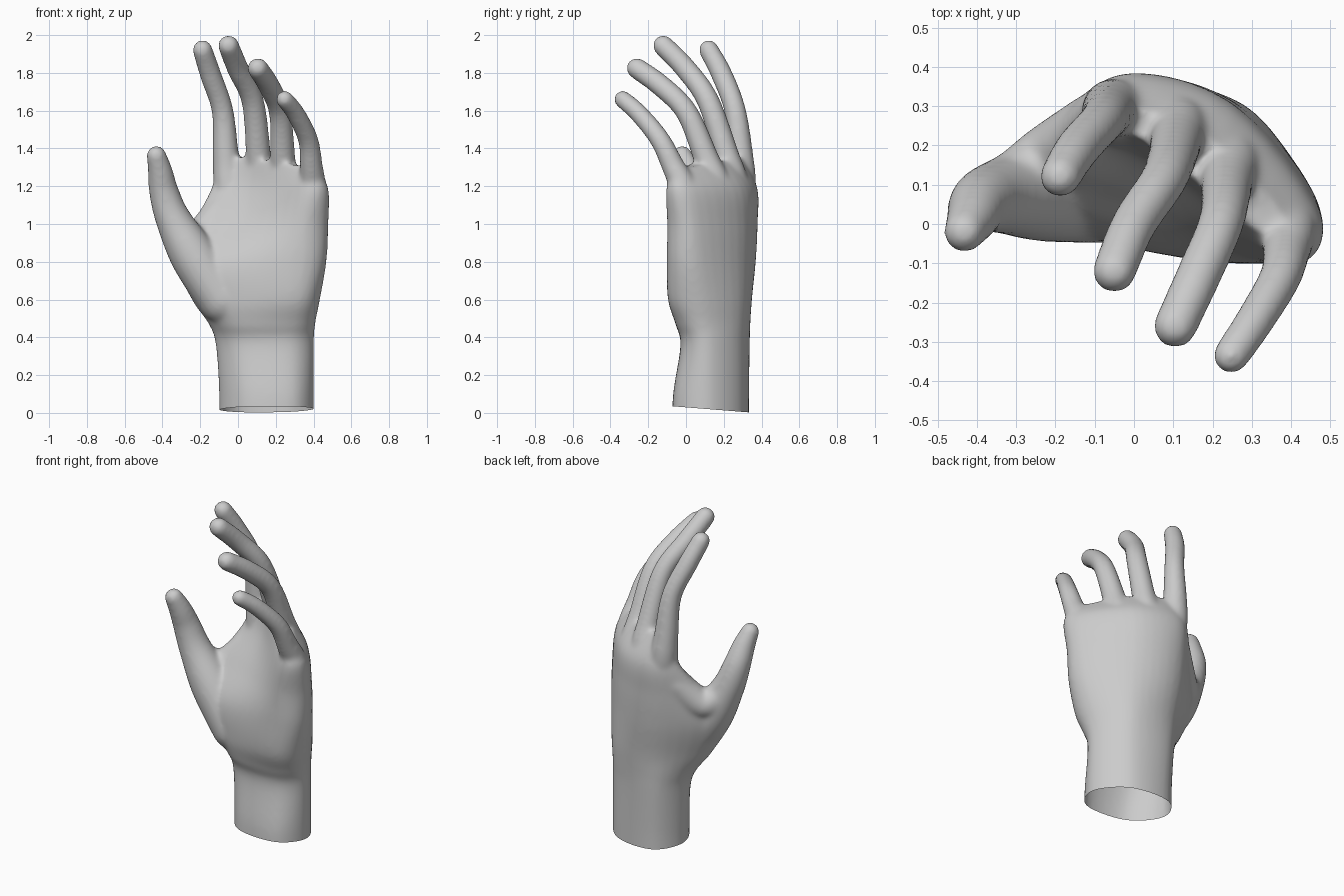
import bpy, bmesh, math
from mathutils import Vector

if "Cube" in bpy.data.objects:
    bpy.data.objects.remove(bpy.data.objects["Cube"])

def catmull(a, b, c, d, t):
    # Catmull-Rom blend of equal-length number tuples
    return tuple(0.5 * (2*q + (r - p)*t + (2*p - 5*q + 4*r - s)*t*t + (3*q - p - 3*r + s)*t**3)
                 for p, q, r, s in zip(a, b, c, d))

def smooth_list(pts, steps, closed=False):
    n, out = len(pts), []
    for i in range(n if closed else n - 1):
        idx = [(i + k) % n if closed else min(max(i + k, 0), n - 1) for k in (-1, 0, 1, 2)]
        out += [catmull(*[pts[j] for j in idx], s / steps) for s in range(steps)]
    return out if closed else out + [tuple(pts[-1])]

def skin(bm, rings):
    # closed surface through a stack of rings
    vs = [[bm.verts.new(p) for p in r] for r in rings]
    n = len(vs[0])
    for a, b in zip(vs, vs[1:]):
        for i in range(n):
            bm.faces.new((a[i], a[(i+1) % n], b[(i+1) % n], b[i]))
    bm.faces.new(vs[0][::-1])
    bm.faces.new(vs[-1])

def finger(bm, path, sides=20):
    # round-ended tube along (x, y, z, radius) points
    pts = smooth_list(path, 6)
    pos = [Vector(p[:3]) for p in pts]
    rings = []
    def ring(c, t, r):
        u = t.cross(Vector((0, 1, 0.3))).normalized()
        w = t.cross(u).normalized()
        rings.append([c + r*(math.cos(a)*u + math.sin(a)*w)
                      for a in (2*math.pi*k/sides for k in range(sides))])
    for i, p in enumerate(pts):
        t = (pos[min(i+1, len(pos)-1)] - pos[max(i-1, 0)]).normalized()
        if i == 0:
            for k in range(1, 6):
                a = math.pi/2*k/6
                ring(pos[0] - t*p[3]*math.cos(a), t, p[3]*math.sin(a))
        ring(pos[i], t, p[3])
    for k in range(1, 7):
        a = math.pi/2*k/6.3
        ring(pos[-1] + t*p[3]*math.sin(a), t, p[3]*math.cos(a))
    skin(bm, rings)

bm = bmesh.new()

# Wrist and palm: height, x-tilt, then left, back-left, back-right, right, palm-right, palm-left
sections = [
    (-0.10, 0, -.10, .15, .01, .32, .27, .30, .402, .11, .30, -.06, .03, -.04),
    (0.10, 0, -.10, .15, .01, .32, .27, .30, .402, .11, .30, -.055, .03, -.035),
    (0.36, 0, -.118, .15, .00, .325, .27, .30, .402, .11, .29, -.02, .01, -.00),
    (0.47, 0, -.155, .14, -.01, .325, .27, .305, .408, .10, .31, -.045, -.02, -.025),
    (0.60, 0, -.245, .11, -.02, .33, .27, .31, .432, .08, .33, -.09, -.07, -.04),
    (0.80, 0, -.325, .11, -.04, .355, .26, .31, .465, .05, .35, -.10, -.10, -.025),
    (1.00, 0, -.24, .18, -.04, .372, .25, .31, .477, .03, .35, -.10, .02, .05),
    (1.19, 0, -.14, .27, -.02, .378, .25, .29, .475, .00, .37, -.10, .07, .14),
    (1.355, -.2, -.10, .27, .0, .295, .22, .195, .41, -.03, .34, -.035, .06, .19),
]
rings = []
for s in smooth_list(sections, 6):
    outline = smooth_list([(s[i], s[i+1]) for i in range(2, 14, 2)], 6, True)
    rings.append([(x, y, s[0] + s[1]*max(0, x - .1)) for x, y in outline])
skin(bm, rings)

# Index, middle, ring and little finger, thumb, thumb web
digits = [
    [(-.03, .275, 1.05, .08), (-.05, .29, 1.22, .081), (-.064, .287, 1.36, .07),
     (-.082, .26, 1.60, .058), (-.145, .19, 1.79, .057), (-.188, .12, 1.922, .053)],
    [(.10, .25, 1.05, .08), (.11, .25, 1.22, .08), (.108, .215, 1.36, .068),
     (.078, .118, 1.65, .060), (.0, .0, 1.82, .058), (-.05, -.12, 1.944, .056)],
    [(.24, .18, 1.02, .08), (.245, .165, 1.19, .08), (.237, .11, 1.34, .068),
     (.222, .005, 1.59, .059), (.165, -.13, 1.73, .058), (.105, -.26, 1.824, .056)],
    [(.39, .02, 1.0, .075), (.395, -.01, 1.18, .074), (.388, -.07, 1.31, .061),
     (.370, -.14, 1.45, .054), (.305, -.25, 1.585, .050), (.247, -.335, 1.66, .047)],
    [(-.08, .08, .60, .13), (-.235, .08, .83, .125), (-.345, .07, 1.03, .094),
     (-.392, .052, 1.17, .079), (-.412, .015, 1.28, .066), (-.432, -.02, 1.362, .053)],
    [(-.33, .085, 1.0, .075), (-.225, .16, .925, .088), (-.10, .25, 1.06, .085)],
]
for d in digits:
    finger(bm, d)

bmesh.ops.recalc_face_normals(bm, faces=bm.faces)
mesh = bpy.data.meshes.new("hand")
bm.to_mesh(mesh)
bm.free()
hand = bpy.data.objects.new("hand", mesh)
bpy.context.collection.objects.link(hand)

# Fuse into one skin and soften the joins
rm = hand.modifiers.new("fuse", 'REMESH')
rm.mode = 'VOXEL'
rm.voxel_size = 0.011
sm = hand.modifiers.new("soften", 'SMOOTH')
sm.factor = 0.5
sm.iterations = 18
deps = bpy.context.evaluated_depsgraph_get()
hand_mesh = bpy.data.meshes.new_from_object(hand.evaluated_get(deps))
hand.modifiers.clear()
hand.data = hand_mesh

# Cut the wrist open along a slightly sloped plane
bm = bmesh.new()
bm.from_mesh(hand_mesh)
bmesh.ops.bisect_plane(bm, geom=bm.verts[:] + bm.edges[:] + bm.faces[:],
                       plane_co=(0, .33, .003), plane_no=(0, -.08, -1), clear_outer=True)
for f in bm.faces:
    f.smooth = True
bm.to_mesh(hand_mesh)
bm.free()
